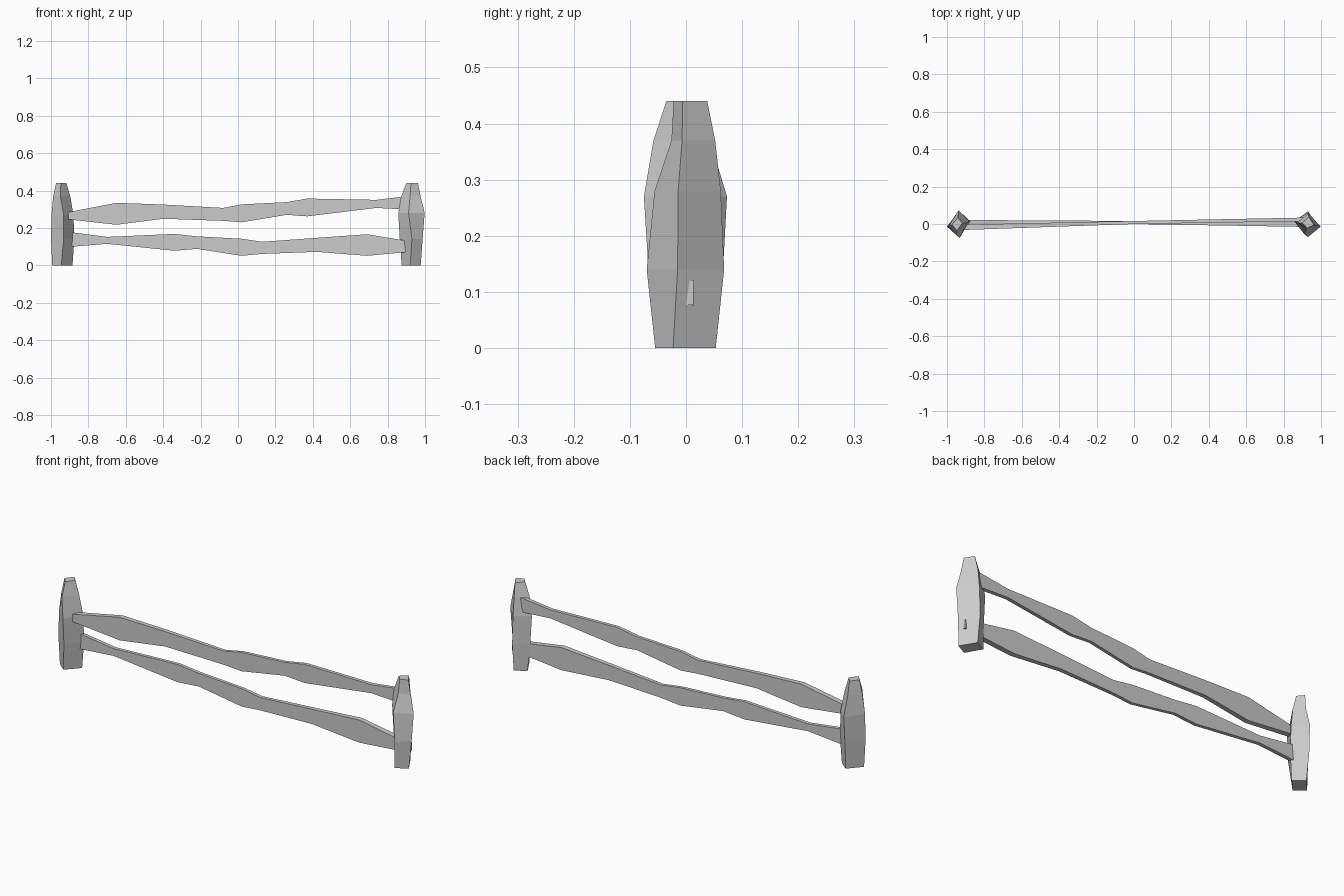
import bpy, bmesh


def loft(name, rings):
    """Skin four-sided rings into a closed flat-shaded solid."""
    bm = bmesh.new()
    loops = [[bm.verts.new(p) for p in ring] for ring in rings]
    for a, b in zip(loops, loops[1:]):
        for i in range(4):
            j = (i + 1) % 4
            bm.faces.new((a[i], a[j], b[j], b[i]))
    bm.faces.new(loops[0])
    bm.faces.new(loops[-1])
    bmesh.ops.recalc_face_normals(bm, faces=bm.faces)
    mesh = bpy.data.meshes.new(name)
    bm.to_mesh(mesh)
    bm.free()
    bpy.context.collection.objects.link(bpy.data.objects.new(name, mesh))


def post(name, levels, corner_y):
    """Rough-hewn post set diagonally: z, west x, east x, south x, south y, north x, north y."""
    rings = []
    for (z, w, e, sx, sy, nx, ny), cy in zip(levels, corner_y):
        rings.append([(w, -cy, z), (sx, sy, z), (e, cy, z), (nx, ny, z)])
    loft(name, rings)


def rail(name, stations, front, back):
    """Thin plank: stations of x, bottom z, top z; front/back y as (left, middle, right)."""
    def lerp(ys, x):
        return ys[1] + (ys[2] - ys[1]) * x if x > 0 else ys[1] + (ys[0] - ys[1]) * -x
    rings = []
    for x, low, high in stations:
        f, b = lerp(front, x), lerp(back, x)
        rings.append([(x, f, low), (x, b, low), (x, b, high), (x, f, high)])
    loft(name, rings)


# Posts
post("left_post", [
    (0.00, -0.993, -0.885, -0.945, -0.053, -0.935, 0.053),
    (0.14, -1.000, -0.875, -0.932, -0.067, -0.940, 0.066),
    (0.27, -0.997, -0.880, -0.932, -0.075, -0.938, 0.073),
    (0.37, -0.988, -0.897, -0.950, -0.058, -0.940, 0.043),
    (0.44, -0.973, -0.918, -0.947, -0.035, -0.943, 0.034),
], [0.012, 0.014, 0.014, 0.006, 0.004])
post("right_post", [
    (0.00, 0.875, 0.977, 0.920, -0.055, 0.932, 0.053),
    (0.14, 0.865, 0.987, 0.930, -0.070, 0.930, 0.068),
    (0.28, 0.857, 0.998, 0.912, -0.056, 0.930, 0.062),
    (0.37, 0.873, 0.976, 0.920, -0.026, 0.930, 0.052),
    (0.44, 0.900, 0.962, 0.925, -0.022, 0.935, 0.038),
], [-0.023, -0.015, -0.014, -0.007, -0.006])

# Rails
rail("upper_rail", [
    (-0.93, 0.248, 0.280), (-0.65, 0.217, 0.334), (-0.40, 0.249, 0.325),
    (-0.08, 0.238, 0.307), (0.02, 0.230, 0.326), (0.26, 0.270, 0.338),
    (0.37, 0.262, 0.357), (0.74, 0.307, 0.350), (0.92, 0.297, 0.372),
], (-0.035, 0.0, 0.016), (-0.005, 0.016, 0.036))
rail("lower_rail", [
    (-0.93, 0.096, 0.182), (-0.70, 0.115, 0.152), (-0.34, 0.078, 0.168),
    (-0.22, 0.088, 0.155), (0.02, 0.051, 0.142), (0.13, 0.061, 0.126),
    (0.42, 0.072, 0.147), (0.69, 0.051, 0.166), (0.97, 0.077, 0.120),
], (0.002, 0.0, -0.017), (0.022, 0.016, 0.013))
